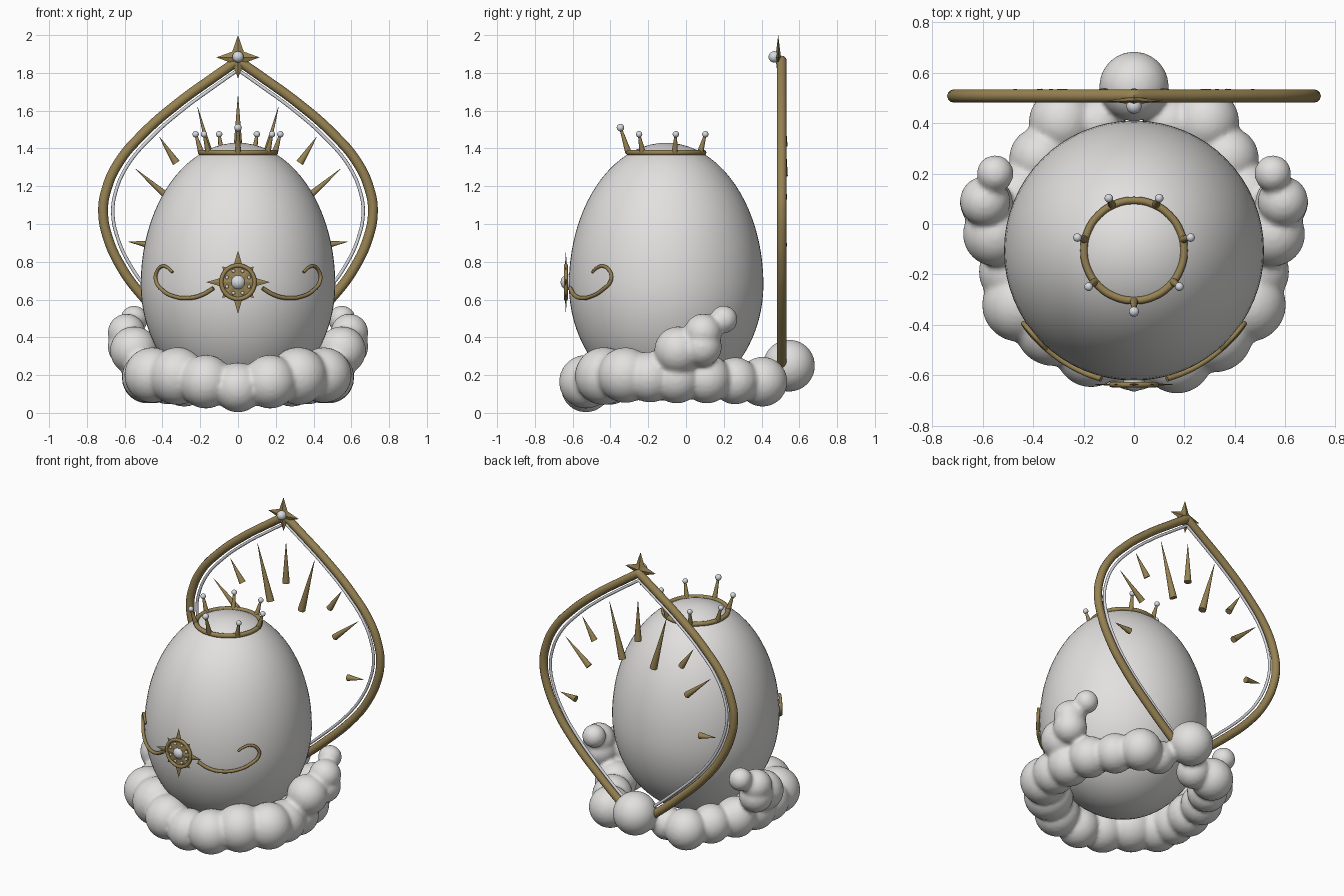
import bpy, bmesh, math
from mathutils import Vector, Matrix

if "Cube" in bpy.data.objects:
    bpy.data.objects.remove(bpy.data.objects["Cube"])


def material(name, rgb):
    m = bpy.data.materials.new(name)
    m.diffuse_color = (*rgb, 1)
    m.use_nodes = True
    m.node_tree.nodes["Principled BSDF"].inputs["Base Color"].default_value = m.diffuse_color
    return m


WHITE = material("pearl_white", (0.76, 0.75, 0.74))
GOLD = material("antique_gold", (0.31, 0.225, 0.085))
SILVER = material("silver_pearl", (0.68, 0.70, 0.74))
EGG_Y, EGG_R, EGG_Z = -0.105, 0.515, 0.68
UP, DOWN = 0.75, 0.615


def add_mesh(name, bm, mat, smooth=True):
    bmesh.ops.recalc_face_normals(bm, faces=bm.faces)
    me = bpy.data.meshes.new(name)
    bm.to_mesh(me)
    bm.free()
    ob = bpy.data.objects.new(name, me)
    bpy.context.collection.objects.link(ob)
    me.materials.append(mat)
    if smooth:
        bpy.ops.object.select_all(action='DESELECT')
        ob.select_set(True)
        bpy.context.view_layer.objects.active = ob
        bpy.ops.object.shade_smooth_by_angle(angle=math.radians(40))
    return ob


def ball(bm, p, r, seg=16):
    bmesh.ops.create_uvsphere(bm, u_segments=seg, v_segments=seg // 2 + 2,
                              radius=r, matrix=Matrix.Translation(p))


def spike(bm, a, b, r1, r2=0.001):
    a, b = Vector(a), Vector(b)
    d = b - a
    rot = d.to_track_quat('Z', 'Y').to_matrix().to_4x4()
    bmesh.ops.create_cone(bm, cap_ends=True, segments=12, radius1=r1, radius2=r2,
                          depth=d.length, matrix=Matrix.Translation((a + b) / 2) @ rot)


def tube(name, pts, r, mat, cyclic=False, corners=(), radii=None):
    cu = bpy.data.curves.new(name, 'CURVE')
    cu.dimensions = '3D'
    cu.bevel_depth, cu.bevel_resolution, cu.resolution_u = r, 4, 10
    cu.use_fill_caps = True
    sp = cu.splines.new('BEZIER')
    sp.bezier_points.add(len(pts) - 1)
    sp.use_cyclic_u = cyclic
    for i, (bp, p) in enumerate(zip(sp.bezier_points, pts)):
        bp.co = p
        bp.handle_left_type = bp.handle_right_type = 'VECTOR' if i in corners else 'AUTO'
        if radii:
            bp.radius = radii[i]
    ob = bpy.data.objects.new(name, cu)
    bpy.context.collection.objects.link(ob)
    cu.materials.append(mat)
    bpy.ops.object.select_all(action='DESELECT')
    ob.select_set(True)
    bpy.context.view_layer.objects.active = ob
    bpy.ops.object.convert(target='MESH')
    ob = bpy.context.view_layer.objects.active
    bpy.ops.object.shade_smooth_by_angle(angle=math.radians(45))
    return ob


def ring_points(c, r, flat, n=16):
    out = []
    for i in range(n):
        a = i * math.tau / n
        u, v = r * math.cos(a), r * math.sin(a)
        out.append((c[0] + u, c[1] + v, c[2]) if flat else (c[0] + u, c[1], c[2] + v))
    return out


def star(name, c, radii, inner, thick):
    # Faceted star: outline ring with raised centre on both sides
    bm = bmesh.new()
    n = len(radii) * 2
    rim = []
    for i in range(n):
        r = inner if i % 2 else radii[i // 2]
        a = math.pi / 2 - i * math.tau / n
        rim.append(bm.verts.new((c[0] + r * math.cos(a), c[1], c[2] + r * math.sin(a))))
    for s in (-1, 1):
        mid = bm.verts.new((c[0], c[1] + s * thick, c[2]))
        for i in range(n):
            bm.faces.new((rim[i], rim[(i + 1) % n], mid))
    return add_mesh(name, bm, GOLD, False)


# Egg body: two half ellipsoids sharing the widest ring
bm = bmesh.new()
bmesh.ops.create_uvsphere(bm, u_segments=64, v_segments=40, radius=1)
for v in bm.verts:
    h = UP if v.co.z > 0 else DOWN
    v.co = (v.co.x * EGG_R, v.co.y * EGG_R + EGG_Y, EGG_Z + v.co.z * h)
add_mesh("egg_body", bm, WHITE)

# Cloud base: puffs on both sides, fused into one soft mass
puffs = [(0, -.53, .135, .132), (.17, -.53, .165, .142), (.32, -.435, .195, .153),
         (.455, -.32, .20, .147), (.48, -.19, .19, .135), (.48, -.05, .185, .135),
         (.55, -.04, .33, .128), (.585, .085, .35, .105), (.59, .09, .425, .10),
         (.55, .20, .495, .073), (.45, .11, .18, .13), (.37, .26, .17, .125),
         (.285, .405, .165, .132), (.14, .40, .165, .105), (0, .545, .25, .138)]
bm = bmesh.new()
for x, y, z, r in puffs:
    for s in ((1, -1) if x else (1,)):
        shift = .025 if s < 0 and y < -.4 else 0
        ball(bm, (x * s, y + shift, z), r, 32)
cloud = add_mesh("cloud_base", bm, WHITE)
rem = cloud.modifiers.new("fuse", 'REMESH')
rem.mode, rem.voxel_size, rem.use_smooth_shade = 'VOXEL', 0.013, True
sm = cloud.modifiers.new("soften", 'SMOOTH')
sm.factor, sm.iterations = 0.5, 4

# Pointed arch behind the egg with a thin inner line
side = [(.13, 1.775), (.31, 1.645), (.50, 1.48), (.635, 1.32), (.70, 1.17), (.714, 1.06),
        (.69, .93), (.62, .775), (.515, .63), (.27, .39)]
loop = [(0, 1.865)] + side + [(0, .165)] + [(-x, z) for x, z in reversed(side)]
ends = (0, len(side) + 1)
tube("arch_frame", [(x, .507, z) for x, z in loop], .026, GOLD, True, ends)
tube("arch_inner_line", [(x * .928, .507, 1.04 + (z - 1.04) * .94) for x, z in loop],
     .009, SILVER, True, ends)

# Rays fanning out inside the arch: angle, inner and outer distance, base radius
bm = bmesh.new()
for ang, r0, r1, w in ((90, .59, .86, .023), (75, .45, .83, .024), (57, .60, .765, .021),
                       (41, .485, .72, .021), (8.5, .47, .587, .021)):
    for s in ((1, -1) if ang != 90 else (1,)):
        c, n = math.cos(math.radians(ang)) * s, math.sin(math.radians(ang))
        spike(bm, (c * r0, .515, .82 + n * r0), (c * r1, .515, .82 + n * r1), w)
add_mesh("arch_rays", bm, GOLD)

# Star and pearl on the arch tip
star("tip_star", (0, .488, 1.882), (.118, .115, .112, .115), .043, .015)
bm = bmesh.new()
ball(bm, (0, .467, 1.885), .03, 20)
add_mesh("tip_pearl", bm, SILVER)

# Crown ring, prongs and beads
tube("crown_ring", ring_points((0, EGG_Y, 1.378), .198, True), .015, GOLD, True)
prongs, beads = bmesh.new(), bmesh.new()
for k in range(7):
    a = -math.pi / 2 + k * math.tau / 7
    c, s = math.cos(a), math.sin(a)
    top, r = (1.51, .02) if k == 0 else (1.475, .017)
    out = .242 if k == 0 else .23
    tip = (c * out, EGG_Y + s * out, top)
    spike(prongs, (c * .2, EGG_Y + s * .2, 1.378), tip, .017, .006)
    ball(beads, tip, r)
add_mesh("crown_prongs", prongs, GOLD)
add_mesh("crown_beads", beads, SILVER)

# Front brooch: ring, star, large pearl and a circle of seed pearls
BC = (0, -.636, .692)
tube("brooch_ring", ring_points(BC, .088, False), .011, GOLD, True)
star("brooch_star", BC, (.168, .118) * 4, .075, .01)
bm = bmesh.new()
ball(bm, (0, -.622, BC[2]), .042, 20)
add_mesh("brooch_pearl", bm, SILVER)
bm = bmesh.new()
for k in range(8):
    a = (k + .5) * math.tau / 8
    ball(bm, (.063 * math.cos(a), -.638, BC[2] + .063 * math.sin(a)), .009, 10)
add_mesh("brooch_seed_pearls", bm, SILVER)

# Curled scrolls lying on the egg on both sides of the brooch
scroll = [(.13, .66), (.19, .625), (.26, .608), (.34, .617), (.40, .65), (.436, .705),
          (.43, .748), (.40, .777), (.37, .767), (.347, .745)]
for s, label in ((1, "right"), (-1, "left")):
    pts = []
    for x, z in scroll:
        h = UP if z > EGG_Z else DOWN
        r = EGG_R * math.sqrt(1 - ((z - EGG_Z) / h) ** 2) + .01
        pts.append((s * x, EGG_Y - math.sqrt(r * r - x * x), z))
    tube("scroll_" + label, pts, .010, GOLD,
         radii=[1.1, 1.1, 1.1, 1, 1, 1, .95, .9, .8, .7])
